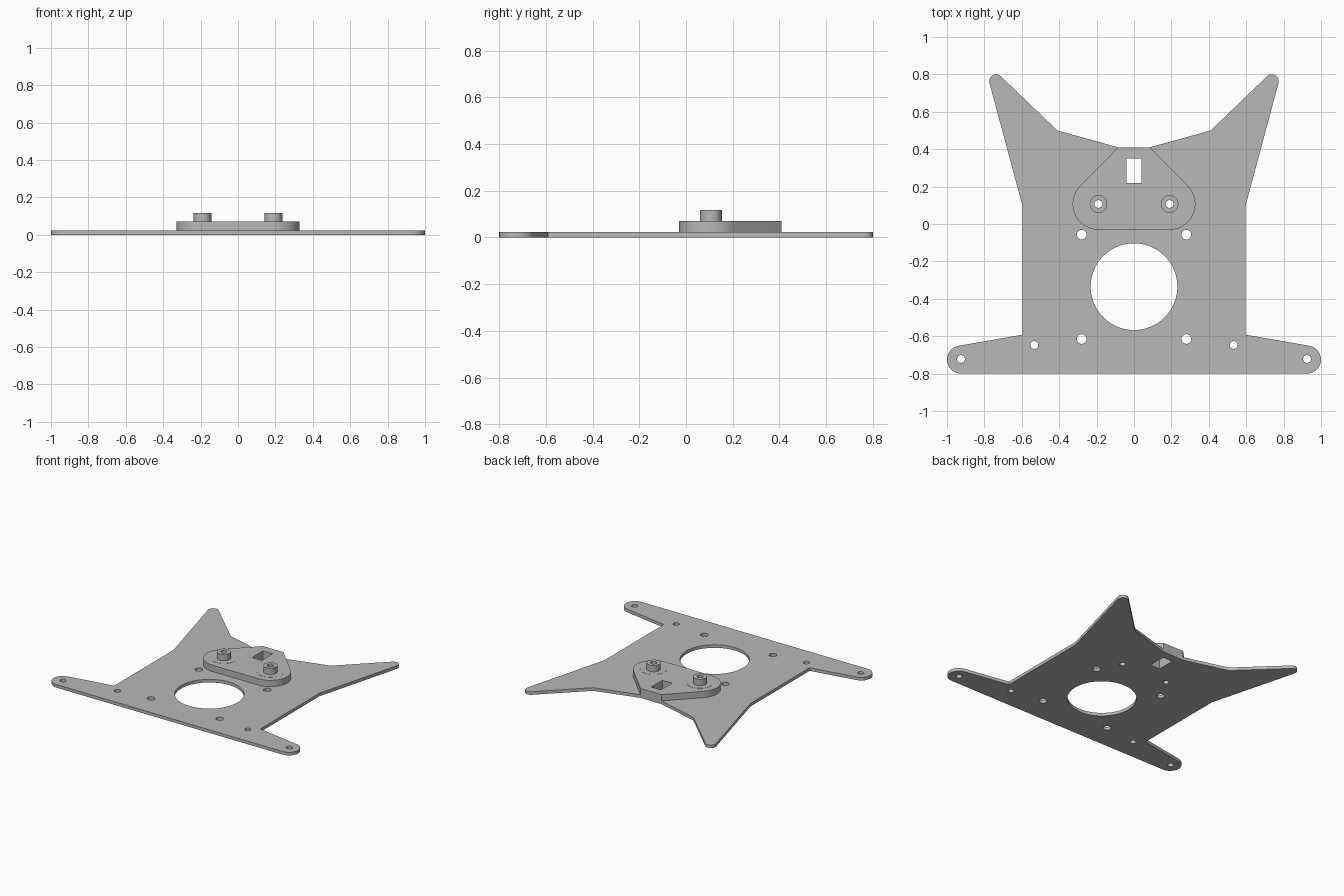
import bpy
from math import cos, sin, atan2, acos, hypot, radians, pi

cube = bpy.data.objects.get("Cube")
if cube:
    bpy.data.objects.remove(cube)

grey = bpy.data.materials.new("plain grey")
grey.use_nodes = True
COLOUR = (0.48, 0.48, 0.48, 1)
grey.diffuse_color = COLOUR
grey.node_tree.nodes["Principled BSDF"].inputs["Base Color"].default_value = COLOUR


def arc(x, y, r, start, end, steps=12):
    """Points along an arc, angles in degrees."""
    return [(x + r * cos(radians(start + (end - start) * i / steps)),
             y + r * sin(radians(start + (end - start) * i / steps)))
            for i in range(steps + 1)]


def circle(x, y, r, steps=32):
    return arc(x, y, r, 0, 360, steps)[:-1]


def mirrored(half):
    """Close a right-hand outline with its mirror image."""
    return half + [(-x, y) for x, y in reversed(half)]


def pair(x, y, r):
    return [circle(x, y, r), circle(-x, y, r)]


def tangent(px, py, cx, cy, r, side):
    """Angle on a circle where the line from an outside point touches it."""
    base = atan2(py - cy, px - cx)
    return (base + side * acos(r / hypot(px - cx, py - cy))) * 180 / pi


def slab(name, loops, bottom, top):
    """Extrude an outline with holes into a solid slab."""
    curve = bpy.data.curves.new(name, 'CURVE')
    curve.dimensions = '2D'
    curve.fill_mode = 'BOTH'
    curve.extrude = (top - bottom) / 2
    for loop in loops:
        spline = curve.splines.new('POLY')
        spline.points.add(len(loop) - 1)
        for point, (x, y) in zip(spline.points, loop):
            point.co = (x, y, 0, 1)
        spline.use_cyclic_u = True
    obj = bpy.data.objects.new(name, curve)
    bpy.context.collection.objects.link(obj)
    obj.location.z = (top + bottom) / 2
    bpy.ops.object.select_all(action='DESELECT')
    obj.select_set(True)
    bpy.context.view_layer.objects.active = obj
    bpy.ops.object.convert(target='MESH')
    obj = bpy.context.object
    # Weld the caps to the walls
    bpy.ops.object.mode_set(mode='EDIT')
    bpy.ops.mesh.select_all(action='SELECT')
    bpy.ops.mesh.remove_doubles(threshold=0.0001)
    bpy.ops.mesh.normals_make_consistent(inside=False)
    bpy.ops.object.mode_set(mode='OBJECT')
    bpy.ops.object.shade_smooth_by_angle(angle=radians(30))
    obj.data.materials.clear()
    obj.data.materials.append(grey)
    return obj


PLATE_TOP, BLOCK_TOP, BOSS_TOP = 0.023, 0.07, 0.117
BOSS_X, BOSS_Y = 0.19, 0.107
slot = [(-0.04, 0.22), (0.04, 0.22), (0.04, 0.35), (-0.04, 0.35)]
boss_holes = pair(BOSS_X, BOSS_Y, 0.021)

# Base plate: pointed rear horns and rounded front arms
horn, arm = (0.737, 0.763, 0.037), (0.925, -0.725, 0.075)
horn_in = tangent(0.41, 0.5, *horn, -1)
horn_out = tangent(0.597, 0.1, *horn, 1)
arm_in = tangent(0.597, -0.592, *arm, -1)
half = [(0.085, 0.41), (0.41, 0.5)]
half += arc(*horn, horn_in % 360, horn_out % 360 - 360)
half += [(0.597, 0.1), (0.597, -0.592)]
half += arc(*arm, arm_in, -90)
holes = [circle(0, -0.335, 0.232, 64), slot] + boss_holes
for x, y, r in [(0.28, -0.057, 0.026), (0.28, -0.615, 0.026),
                (0.533, -0.647, 0.021), (0.925, -0.722, 0.021)]:
    holes += pair(x, y, r)
slab("base_plate", [mirrored(half)] + holes, 0, PLATE_TOP)

# Raised mounting block with rounded front corners
corner = (BOSS_X, BOSS_Y, 0.138)
touch = tangent(0.085, 0.41, *corner, -1)
half = [(0.085, 0.41)] + arc(*corner, touch, -90, 20)
slab("mounting_block", [mirrored(half), slot] + boss_holes, PLATE_TOP, BLOCK_TOP)

# Hollow bosses, each on a very shallow collar
for side, x in (("left", BOSS_X), ("right", -BOSS_X)):
    bore = circle(x, BOSS_Y, 0.021)
    slab(side + "_boss_collar", [circle(x, BOSS_Y, 0.09), bore], BLOCK_TOP, BLOCK_TOP + 0.001)
    slab(side + "_boss", [circle(x, BOSS_Y, 0.047), bore], BLOCK_TOP, BOSS_TOP)
